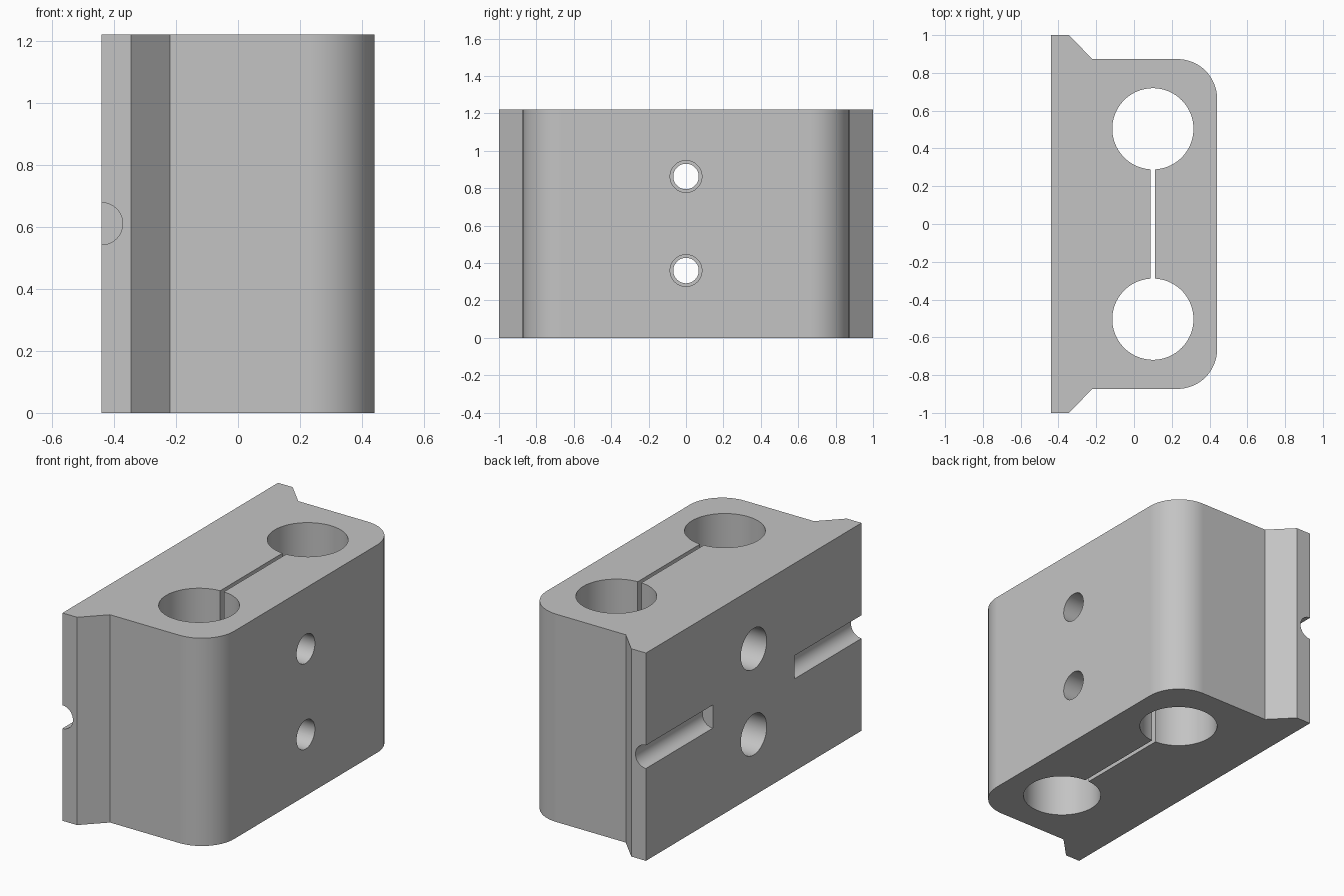
import bpy
import bmesh
from math import sin, cos, pi
from mathutils import Matrix, Vector

if "Cube" in bpy.data.objects:
    bpy.data.objects.remove(bpy.data.objects["Cube"], do_unlink=True)

HEIGHT = 1.22
BACK = -0.44   # mounting face
FRONT = 0.44   # clamping face

metal = bpy.data.materials.new("grey metal")
metal.use_nodes = True
grey = (0.55, 0.55, 0.55, 1)
metal.diffuse_color = grey
metal.node_tree.nodes["Principled BSDF"].inputs["Base Color"].default_value = grey


def make_object(name, bm):
    bmesh.ops.recalc_face_normals(bm, faces=bm.faces)
    mesh = bpy.data.meshes.new(name)
    bm.to_mesh(mesh)
    bm.free()
    mesh.materials.append(metal)
    obj = bpy.data.objects.new(name, mesh)
    bpy.context.collection.objects.link(obj)
    return obj


def cylinder(name, start, end, radius, sides=64):
    start, end = Vector(start), Vector(end)
    axis = end - start
    turn = axis.to_track_quat("Z", "Y").to_matrix().to_4x4()
    bm = bmesh.new()
    bmesh.ops.create_cone(bm, cap_ends=True, segments=sides, radius1=radius,
                          radius2=radius, depth=axis.length,
                          matrix=Matrix.Translation((start + end) / 2) @ turn)
    return make_object(name, bm)


def box(name, low, high):
    low, high = Vector(low), Vector(high)
    bm = bmesh.new()
    bmesh.ops.create_cube(bm, size=1, matrix=Matrix.Translation((low + high) / 2)
                          @ Matrix.Diagonal((*(high - low), 1)))
    return make_object(name, bm)


# Body: mirrored half profile with flared flange and rounded front corner
half = [(BACK, 1), (-0.345, 1), (-0.22, 0.873)]
corner, steps = 0.21, 16
for i in range(steps + 1):
    a = pi / 2 * (1 - i / steps)
    half.append((FRONT - corner + corner * cos(a), 0.873 - corner + corner * sin(a)))
profile = half + [(x, -y) for x, y in reversed(half)]
bm = bmesh.new()
base = bm.faces.new([bm.verts.new((x, y, 0)) for x, y in profile])
grown = bmesh.ops.extrude_face_region(bm, geom=[base])["geom"]
bmesh.ops.translate(bm, vec=(0, 0, HEIGHT),
                    verts=[v for v in grown if isinstance(v, bmesh.types.BMVert)])
body = make_object("clamp_block", bm)

cutters = []

# Two rod bores joined by a thin clamping slot
for side in (-1, 1):
    y = 0.504 * side
    cutters.append(cylinder("rod_bore", (0.1, y, -0.1), (0.1, y, HEIGHT + 0.1), 0.215, 96))
cutters.append(box("clamp_slot", (0.087, -0.45, -0.1), (0.111, 0.45, HEIGHT + 0.1)))

# Stepped screw holes: counterbore, narrow middle, wider front clearance
for z in (0.36, 0.863):
    for x0, x1, r in ((BACK - 0.1, BACK + 0.15, 0.12),
                      (BACK - 0.1, FRONT + 0.1, 0.068),
                      (0.1, FRONT + 0.1, 0.085)):
        cutters.append(cylinder("screw_hole", (x0, 0, z), (x1, 0, z), r))

# Half-round locating grooves in the mounting face
for side in (-1, 1):
    cutters.append(cylinder("locating_groove", (BACK, 0.38 * side, HEIGHT / 2),
                            (BACK, 1.1 * side, HEIGHT / 2), 0.068))

# Cut everything out of the body
bpy.ops.object.select_all(action="DESELECT")
bpy.context.view_layer.objects.active = body
body.select_set(True)
for cutter in cutters:
    cutter.hide_render = True
    mod = body.modifiers.new("cut", "BOOLEAN")
    mod.operation = "DIFFERENCE"
    mod.solver = "EXACT"
    mod.object = cutter
    bpy.ops.object.modifier_apply(modifier=mod.name)
    bpy.data.objects.remove(cutter, do_unlink=True)

# Smooth curved walls, crisp edges, flat large faces
bpy.ops.object.shade_smooth_by_angle(angle=pi / 6)
weighted = body.modifiers.new("even_normals", "WEIGHTED_NORMAL")
weighted.keep_sharp = True
